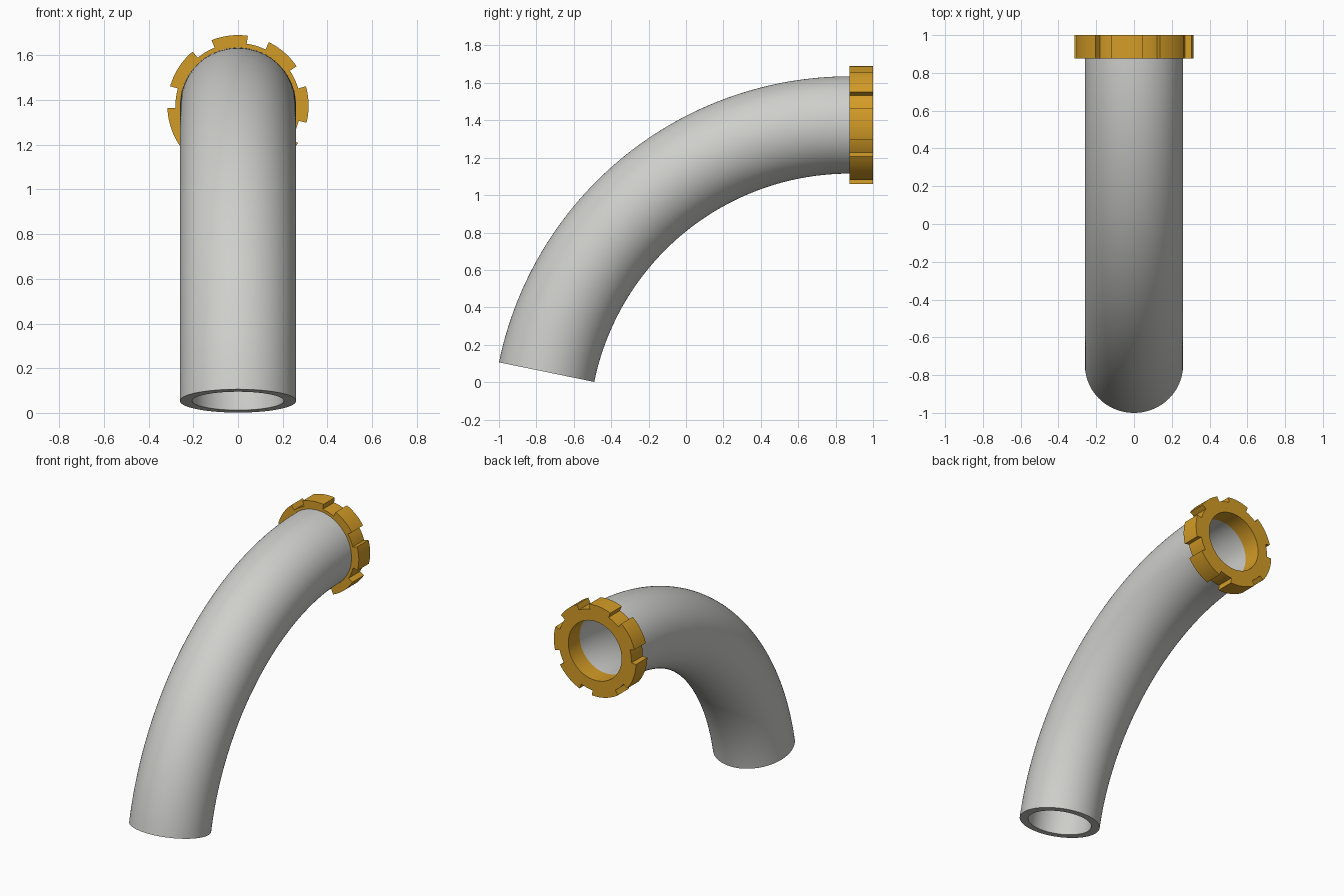
import bpy, bmesh, math
from mathutils import Vector

cube = bpy.data.objects.get("Cube")
if cube:
    bpy.data.objects.remove(cube, do_unlink=True)

SEGMENTS = 180
OUTER, BORE = 0.26, 0.205            # pipe radii
BEND, BEND_Y, AXIS_Z = 1.654, 0.875, 1.375
START = math.radians(11.6)           # where the bend begins
RING_ROOT, RING_TIP = 0.28, 0.316
NOTCHES = [172.4, 120.3, 73.4, 24.5, -23.7, -78.0, -133.0]  # degrees
NOTCH_HALF = 9.0


def material(name, color):
    mat = bpy.data.materials.new(name)
    mat.use_nodes = True
    mat.diffuse_color = (*color, 1)
    bsdf = next(n for n in mat.node_tree.nodes if n.type == 'BSDF_PRINCIPLED')
    bsdf.inputs["Base Color"].default_value = (*color, 1)
    return mat


def closed_tube(loops):
    """Join a cyclic list of circular loops into a closed surface."""
    bm = bmesh.new()
    rows = [[bm.verts.new(p) for p in loop] for loop in loops]
    for a, b in zip(rows, rows[1:] + rows[:1]):
        for i in range(SEGMENTS):
            j = (i + 1) % SEGMENTS
            bm.faces.new((a[i], a[j], b[j], b[i]))
    return bm


def circle(center, normal_up, radius):
    """Circle spanned by the x axis and normal_up."""
    return [center + Vector((1, 0, 0)) * radius * math.cos(t) + normal_up * radius * math.sin(t)
            for t in (2 * math.pi * i / SEGMENTS for i in range(SEGMENTS))]


def finish(name, bm, mat):
    bmesh.ops.recalc_face_normals(bm, faces=bm.faces)
    mesh = bpy.data.meshes.new(name)
    bm.to_mesh(mesh)
    bm.free()
    mesh.materials.append(mat)
    obj = bpy.data.objects.new(name, mesh)
    bpy.context.collection.objects.link(obj)
    bpy.ops.object.select_all(action='DESELECT')
    obj.select_set(True)
    bpy.context.view_layer.objects.active = obj
    bpy.ops.object.shade_smooth_by_angle(angle=math.radians(30))
    return obj


grey = material("pipe grey", (0.62, 0.62, 0.60))
gold = material("ring gold", (0.65, 0.33, 0.02))

# Curved hollow pipe: outer wall up the bend, bore back down
STEPS = 64
bend_center = Vector((0, BEND_Y, AXIS_Z - BEND))


def pipe_loop(step, radius):
    a = START + (math.pi / 2 - START) * step / STEPS
    out = Vector((0, -math.cos(a), math.sin(a)))
    return circle(bend_center + out * BEND, out, radius)


outer_wall = [pipe_loop(s, OUTER) for s in range(STEPS + 1)]
bore_wall = [pipe_loop(s, BORE) for s in reversed(range(STEPS + 1))]
finish("curved_pipe", closed_tube(outer_wall + bore_wall), grey)

# Notched collar: plain ring with teeth raised between the notches
up = Vector((0, 0, 1))
bm = closed_tube([circle(Vector((0, y, AXIS_Z)), up, r) for y, r in
                  ((BEND_Y, BORE), (BEND_Y, RING_ROOT), (1.0, RING_ROOT), (1.0, BORE))])


def is_tooth(face):
    c = face.calc_center_median()
    x, z = c.x, c.z - AXIS_Z
    if math.hypot(x, z) < RING_ROOT - 0.005:
        return False
    angle = math.degrees(math.atan2(z, x))
    return all(abs((angle - n + 180) % 360 - 180) > NOTCH_HALF for n in NOTCHES)


teeth = [f for f in bm.faces if is_tooth(f)]
raised = bmesh.ops.extrude_face_region(bm, geom=teeth)["geom"]
for v in (g for g in raised if isinstance(g, bmesh.types.BMVert)):
    v.co.x *= RING_TIP / RING_ROOT
    v.co.z = AXIS_Z + (v.co.z - AXIS_Z) * RING_TIP / RING_ROOT
bmesh.ops.delete(bm, geom=[f for f in teeth if f.is_valid], context='FACES_ONLY')
finish("notched_collar", bm, gold)
